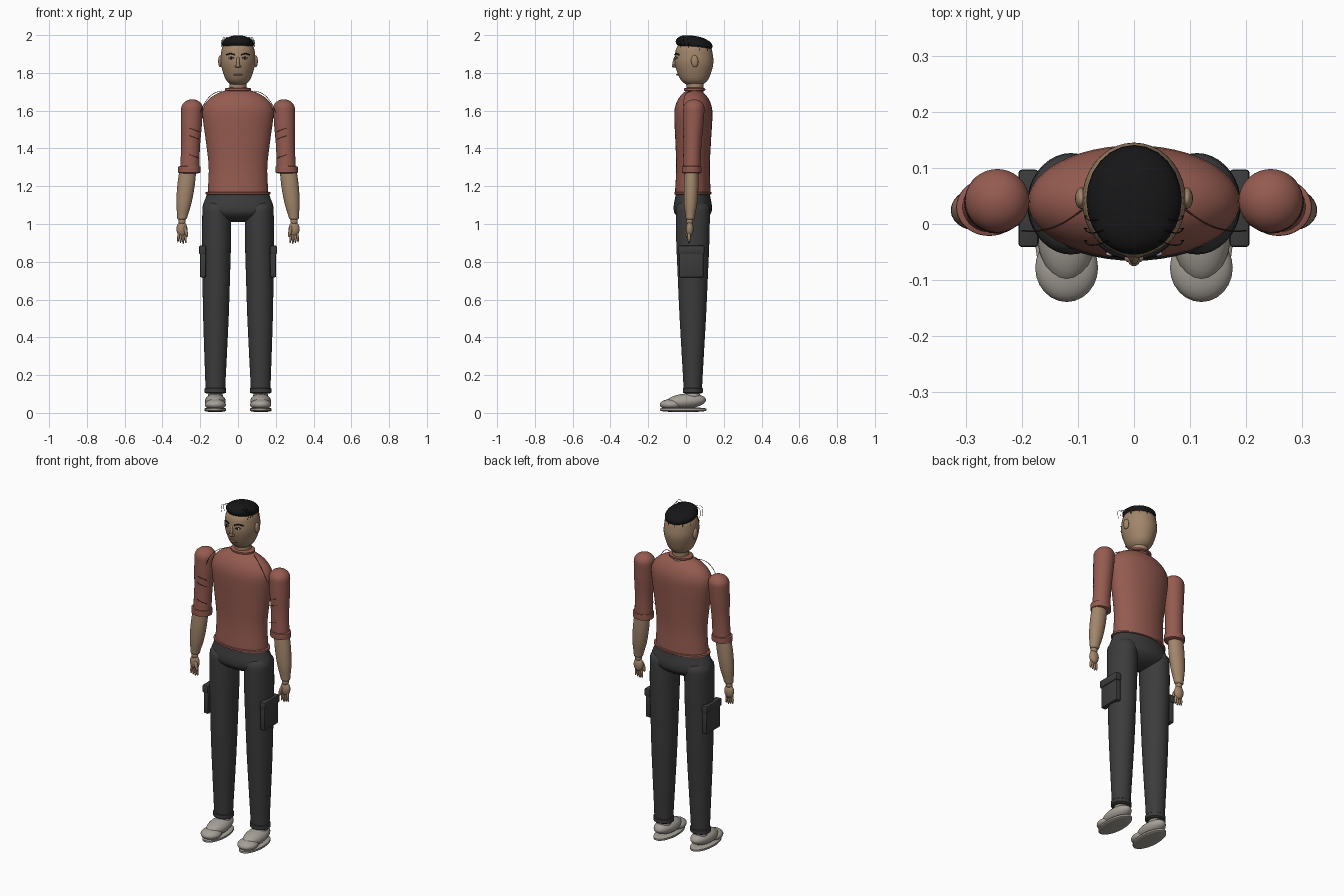
import bpy
import bmesh
from math import sin, cos, sqrt, pi, tau, radians
from mathutils import Matrix, Vector

default_cube = bpy.data.objects.get("Cube")
if default_cube:
    bpy.data.objects.remove(default_cube, do_unlink=True)

parts = []


def material(name, red, green, blue):
    mat = bpy.data.materials.new(name)
    mat.use_nodes = True
    colour = (red, green, blue, 1)
    mat.diffuse_color = colour
    mat.node_tree.nodes["Principled BSDF"].inputs["Base Color"].default_value = colour
    return mat


shirt = material("brick_shirt", .3, .105, .08)
seam = material("dark_seam", .1, .03, .02)
skin = material("tan_skin", .36, .235, .145)
lip = material("lip", .25, .13, .09)
hair = material("black_hair", .008, .008, .009)
cloth = material("charcoal_trousers", .045, .045, .046)
shoe = material("stone_shoe", .38, .35, .31)
white = material("eye_white", .55, .52, .48)


def finish(name, bm, mat):
    bmesh.ops.recalc_face_normals(bm, faces=bm.faces)
    mesh = bpy.data.meshes.new(name)
    bm.to_mesh(mesh)
    bm.free()
    mesh.materials.append(mat)
    obj = bpy.data.objects.new(name, mesh)
    bpy.context.collection.objects.link(obj)
    parts.append(obj)


def blend(values, t):
    """Smooth value at t along evenly spaced values."""
    last = len(values) - 1
    place = t * last
    i = min(int(place), last - 1)
    f = place - i
    a, b, c, d = (values[min(max(k, 0), last)] for k in range(i - 1, i + 3))
    slope_in, slope_out = (c - a) / 2, (d - b) / 2
    rise = c - b
    return b + f * (slope_in + f * (3 * rise - 2 * slope_in - slope_out
                                    + f * (slope_in + slope_out - 2 * rise)))


def dome_factor(distance, height):
    """Quarter-ellipse rounding near an end."""
    if distance >= height:
        return 1
    return max(sqrt(1 - (1 - distance / height) ** 2), .03)


def limb(name, low, high, widths, mat, depth=(1, 1), domes=(0, 0), segments=36, rows=32):
    """Upright form around a straight centre line; widths are evenly spaced radii."""
    low, high = Vector(low), Vector(high)
    length = high.z - low.z
    bm = bmesh.new()
    rings = []
    for row in range(rows + 1):
        t = (1 - cos(pi * row / rows)) / 2
        centre = low.lerp(high, t)
        radius = blend(widths, t)
        radius *= dome_factor(t * length, domes[0]) * dome_factor((1 - t) * length, domes[1])
        flat = depth[0] + (depth[1] - depth[0]) * t
        turns = [tau * k / segments for k in range(segments)]
        rings.append([bm.verts.new(centre + Vector((radius * cos(a), radius * flat * sin(a), 0)))
                      for a in turns])
    for lower, upper in zip(rings, rings[1:]):
        for k in range(segments):
            bm.faces.new((lower[k - 1], lower[k], upper[k], upper[k - 1]))
    bm.faces.new(rings[0])
    bm.faces.new(rings[-1])
    finish(name, bm, mat)


def band(name, x, y, z, height, radius, flat, mat):
    """Rounded cuff, hem or sole."""
    limb(name, (x, y, z), (x, y, z + height), (radius, radius), mat,
         depth=(flat, flat), domes=(.008, .008), rows=16)


def ball(name, centre, radii, mat, tilt=0, axis="X"):
    bm = bmesh.new()
    bmesh.ops.create_uvsphere(bm, u_segments=24, v_segments=14, radius=1)
    bm.transform(Matrix.Translation(centre) @ Matrix.Rotation(radians(tilt), 4, axis)
                 @ Matrix.Diagonal((*radii, 1)))
    finish(name, bm, mat)


def box(name, centre, size, mat):
    bm = bmesh.new()
    bmesh.ops.create_cube(bm, size=1)
    bm.transform(Matrix.Translation(centre) @ Matrix.Diagonal((*size, 1)))
    bmesh.ops.bevel(bm, geom=bm.edges[:], offset=.006, segments=2, affect="EDGES", profile=.5)
    finish(name, bm, mat)


def strand(name, points, mat, radius=.0015):
    """Thin curved thread through the points."""
    curve = bpy.data.curves.new(name, "CURVE")
    curve.dimensions = "3D"
    curve.bevel_depth = radius
    curve.bevel_resolution = 1
    curve.resolution_u = 5
    spline = curve.splines.new("BEZIER")
    spline.bezier_points.add(len(points) - 1)
    for knot, point in zip(spline.bezier_points, points):
        knot.co = point
        knot.handle_left_type = knot.handle_right_type = "AUTO"
    curve.materials.append(mat)
    bpy.context.collection.objects.link(bpy.data.objects.new(name, curve))


def face_point(x, z):
    """Point on the front of the head at eye level."""
    return (x, .039 - .1 * sqrt(1 - (x / .092) ** 2), z)


def face_arc(name, x, z, half, rise, radius):
    strand(name, [face_point(x - half, z), face_point(x, z + rise), face_point(x + half, z)],
           hair, radius)


# Shirt and hips
limb("shirt_body", (0, .036, 1.16), (0, .04, 1.715), (.16, .155, .17, .188, .19), shirt,
     depth=(.59, .52), domes=(0, .13), segments=48)
band("shirt_hem", 0, .036, 1.15, .026, .172, .57, shirt)
band("collar", 0, .046, 1.7, .024, .07, .8, shirt)
limb("hips", (0, .036, 1.01), (0, .036, 1.16), (.17, .188, .165), cloth,
     depth=(.53, .55), domes=(.06, 0), segments=48)

# Neck and head
limb("neck", (0, .048, 1.69), (0, .048, 1.79), (.045, .045), skin)
limb("head", (0, .045, 1.727), (0, .04, 1.985), (.05, .076, .092, .088, .08), skin,
     depth=(1.15, 1.08), domes=(.04, .07))
ball("nose_bridge", (0, -.06, 1.86), (.009, .01, .032), skin, tilt=-12)
ball("nose_tip", (0, -.064, 1.838), (.011, .011, .01), skin)
ball("mouth", (0, -.043, 1.79), (.025, .009, .005), lip)

# Hair cap with a forward lift
ball("hair_cap", (0, .043, 1.953), (.085, .099, .043), hair, tilt=-9)
ball("hair_front", (0, .005, 1.966), (.072, .058, .033), hair, tilt=-4)

for s, side in ((1, "left_"), (-1, "right_")):
    # Face details
    eye_x = s * .036
    eye = Vector(face_point(eye_x, 1.878))
    ball(side + "ear", (s * .094, .046, 1.862), (.011, .019, .032), skin, tilt=5)
    ball(side + "nostril", (s * .01, -.06, 1.835), (.007, .008, .006), skin)
    ball(side + "eye", eye, (.014, .005, .006), white)
    ball(side + "iris", eye - Vector((0, .003, 0)), (.006, .004, .006), hair)
    face_arc(side + "lash", eye_x, eye.z, .015, .006, .002)
    face_arc(side + "brow", s * .039, eye.z + .018, .022, .006, .0035)

    # Loose locks at the brow and nape
    for k in range(3):
        y, drop = .022 * k - .03, .006 * k
        strand(side + "lock", [(s * .045, y, 1.985), (s * .074, y - .008, 1.988 - drop),
                               (s * .088, y, 1.96 - drop), (s * .084, y, 1.935)], hair, .001)
        turn = radians(20 + 28 * k)
        x, y = s * .087 * cos(turn), .04 + .097 * sin(turn)
        strand(side + "nape_lock", [(x, y, 1.93), (x, y, 1.895)], hair, .002)

    # Sleeve with cuff, shoulder seam and folds
    limb(side + "sleeve", (s * .256, .03, 1.28), (s * .242, .043, 1.66),
         (.051, .05, .056, .058), shirt, depth=(.9, 1), domes=(0, .05))
    band(side + "sleeve_cuff", s * .258, .03, 1.265, .045, .059, .87, shirt)
    strand(side + "shoulder_seam", [(s * .085, .03, 1.705), (s * .13, 0, 1.69),
                                    (s * .17, -.012, 1.65), (s * .2, -.012, 1.59)], seam)
    for z in (1.5, 1.46, 1.36):
        strand(side + "sleeve_fold", [(s * .205, 0, z - .012), (s * .235, -.015, z),
                                      (s * .26, -.014, z + .008)], seam)

    # Forearm and hand
    hand_x = s * .297
    limb(side + "forearm", (hand_x, .022, 1.02), (s * .265, .03, 1.29),
         (.025, .04, .046, .045), skin, depth=(.9, .8), domes=(.01, 0))
    ball(side + "wrist", (hand_x, .02, 1.015), (.019, .018, .022), skin)
    ball(side + "palm", (hand_x, .02, .974), (.029, .02, .04), skin)
    for k in range(4):
        ball(side + "finger", (s * (.279 + .012 * k), .016, .928 + .004 * abs(k - 1)),
             (.0065, .008, .034), skin, tilt=s * (6 - 4 * k), axis="Y")
    ball(side + "thumb", (s * .276, .004, .96), (.009, .01, .03), skin, tilt=s * 14, axis="Y")

    # Trouser leg, turn-up and cargo pocket
    foot_x = s * .12
    limb(side + "leg", (foot_x, .036, .11), (s * .112, .036, 1.13),
         (.052, .06, .068, .073, .077, .076), cloth, depth=(.93, 1.2), domes=(0, .05))
    band(side + "turn_up", foot_x, .036, .1, .037, .057, .93, cloth)
    box(side + "pocket", (s * .185, .028, .8), (.032, .13, .165), cloth)
    box(side + "pocket_flap", (s * .188, .028, .863), (.036, .138, .045), cloth)

    # Shoe
    band(side + "sole", foot_x, -.014, .004, .026, .057, 2.15, shoe)
    ball(side + "shoe_upper", (foot_x, 0, .062), (.055, .106, .04), shoe, tilt=4)
    ball(side + "toe_cap", (foot_x, -.078, .044), (.056, .061, .029), shoe)
    ball(side + "shoe_collar", (foot_x, .035, .09), (.04, .04, .03), shoe)

# Smooth shading with crisp edges
bpy.ops.object.select_all(action="DESELECT")
for obj in parts:
    obj.select_set(True)
bpy.context.view_layer.objects.active = parts[0]
bpy.ops.object.shade_smooth_by_angle(angle=radians(40))
